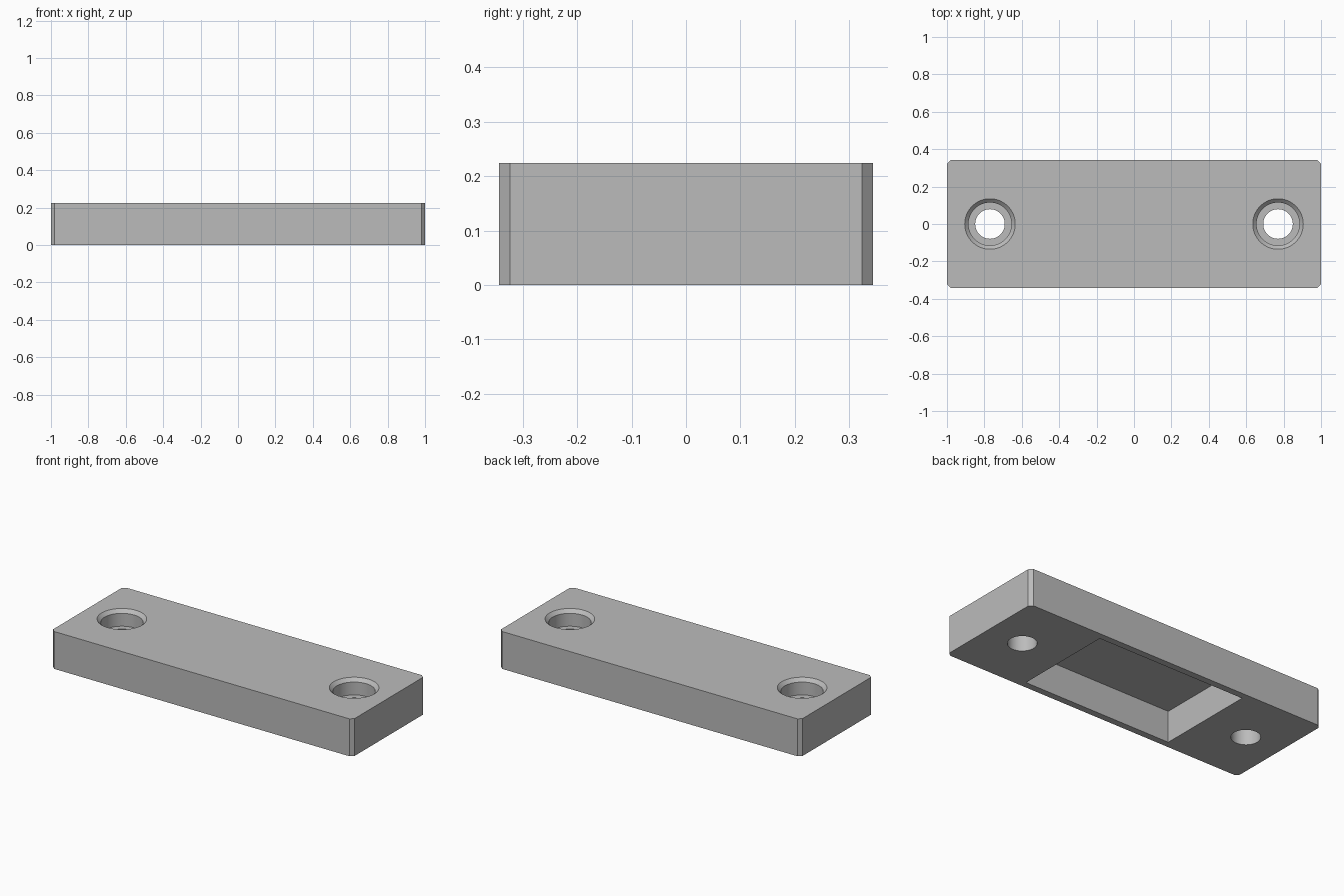
import bpy, bmesh, math

old = bpy.data.objects.get("Cube")
if old:
    bpy.data.objects.remove(old, do_unlink=True)

HALF_X, HALF_Y, HEIGHT = 1.0, 0.343, 0.224
CHAMFER = 0.02
HOLE_X = 0.77

grey = bpy.data.materials.new("plain_grey")
grey.use_nodes = True
colour = (0.5, 0.5, 0.5, 1)
grey.diffuse_color = colour
grey.node_tree.nodes["Principled BSDF"].inputs["Base Color"].default_value = colour


def make_object(name, bm):
    bmesh.ops.recalc_face_normals(bm, faces=bm.faces)
    mesh = bpy.data.meshes.new(name)
    bm.to_mesh(mesh)
    bm.free()
    mesh.materials.append(grey)
    obj = bpy.data.objects.new(name, mesh)
    bpy.context.collection.objects.link(obj)
    return obj


def box(name, half_x, half_y, bottom, top, chamfer=0):
    """Box whose upright corners can be chamfered."""
    bm = bmesh.new()
    bmesh.ops.create_cube(bm, size=2)
    for v in bm.verts:
        v.co = (v.co.x * half_x, v.co.y * half_y, top if v.co.z > 0 else bottom)
    if chamfer:
        upright = [e for e in bm.edges if abs(e.verts[0].co.z - e.verts[1].co.z) > 0.01]
        bmesh.ops.bevel(bm, geom=upright, offset=chamfer, segments=1, affect='EDGES')
    return make_object(name, bm)


def turned(name, x, profile, sides=64):
    """Closed solid turned from (radius, height) pairs."""
    bm = bmesh.new()
    rings = [[bm.verts.new((x + r * math.cos(math.tau * i / sides),
                            r * math.sin(math.tau * i / sides), z))
              for i in range(sides)] for r, z in profile]
    for low, high in zip(rings, rings[1:]):
        for i in range(sides):
            j = (i + 1) % sides
            bm.faces.new((low[i], low[j], high[j], high[i]))
    bm.faces.new(rings[0])
    bm.faces.new(rings[-1])
    return make_object(name, bm)


# Block with chamfered upright corners
block = box("mounting_block", HALF_X, HALF_Y, 0, HEIGHT, CHAMFER)

# Underside pocket and two counterbored screw holes with a chamfered rim
floor = HEIGHT - 0.097
screw_profile = [(0.079, -0.05), (0.079, floor), (0.115, floor),
                 (0.115, HEIGHT - 0.02), (0.135, HEIGHT), (0.135, HEIGHT + 0.05)]
cutters = [box("pocket_cutter", 0.49, 0.303, -0.05, 0.188)]
cutters += [turned("screw_hole_cutter", side * HOLE_X, screw_profile) for side in (-1, 1)]

bpy.ops.object.select_all(action='DESELECT')
block.select_set(True)
bpy.context.view_layer.objects.active = block
for cutter in cutters:
    cutter.hide_render = True
    mod = block.modifiers.new("cut", 'BOOLEAN')
    mod.operation = 'DIFFERENCE'
    mod.solver = 'EXACT'
    mod.object = cutter
    bpy.ops.object.modifier_apply(modifier=mod.name)
    bpy.data.objects.remove(cutter, do_unlink=True)

bpy.ops.object.shade_smooth_by_angle(angle=math.radians(30))
